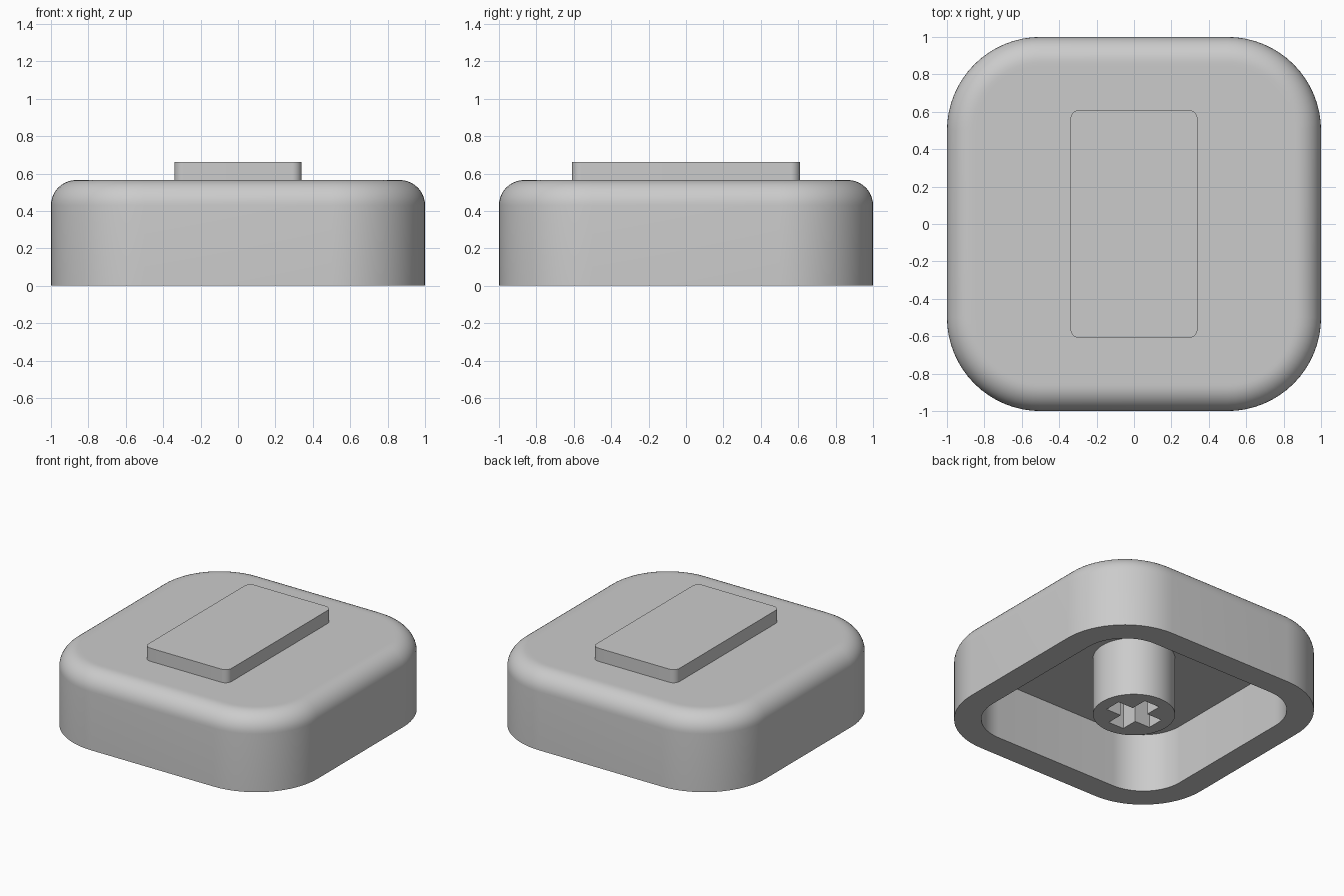
import bpy, bmesh
from math import sin, cos, pi

if "Cube" in bpy.data.objects:
    bpy.data.objects.remove(bpy.data.objects["Cube"], do_unlink=True)

grey = bpy.data.materials.new("plain grey")
grey.use_nodes = True
grey.diffuse_color = (0.6, 0.6, 0.6, 1)
grey.node_tree.nodes["Principled BSDF"].inputs["Base Color"].default_value = grey.diffuse_color


def rounded_loop(bm, hx, hy, r, z, steps=16):
    """Ring of vertices around a rounded rectangle."""
    ring = []
    for k, (sx, sy) in enumerate([(1, 1), (-1, 1), (-1, -1), (1, -1)]):
        for i in range(steps + 1):
            a = pi / 2 * (k + i / steps)
            ring.append(bm.verts.new((sx * (hx - r) + r * cos(a),
                                      sy * (hy - r) + r * sin(a), z)))
    return ring


def loft(name, hx, hy, r, rings):
    """Skin rings given as (inset, height), capping both ends."""
    bm = bmesh.new()
    loops = [rounded_loop(bm, hx - d, hy - d, r - d, z) for d, z in rings]
    n = len(loops[0])
    for a, b in zip(loops, loops[1:]):
        for i in range(n):
            j = (i + 1) % n
            bm.faces.new((a[i], a[j], b[j], b[i]))
    bm.faces.new(loops[0][::-1])
    bm.faces.new(loops[-1])
    bmesh.ops.recalc_face_normals(bm, faces=bm.faces)
    mesh = bpy.data.meshes.new(name)
    bm.to_mesh(mesh)
    bm.free()
    obj = bpy.data.objects.new(name, mesh)
    bpy.context.collection.objects.link(obj)
    return obj


def finish(obj):
    obj.data.materials.clear()
    obj.data.materials.append(grey)
    bpy.ops.object.select_all(action='DESELECT')
    obj.select_set(True)
    bpy.context.view_layer.objects.active = obj
    bpy.ops.object.shade_smooth_by_angle(angle=pi / 6)


# Hollow cap: ceiling, inner wall, rim, outer wall, rounded top edge
TOP, CEILING, WALL, FILLET = 0.565, 0.435, 0.182, 0.135
profile = [(WALL, CEILING), (WALL, 0), (0, 0)]
for i in range(11):
    a = pi / 2 * i / 10
    profile.append((FILLET * (1 - cos(a)), TOP - FILLET * (1 - sin(a))))
profile.append((FILLET + 0.02, TOP))
finish(loft("cap_shell", 1, 1, 0.5, profile))

# Plain raised pad on top
finish(loft("raised_pad", 0.34, 0.61, 0.05, [(0, TOP - 0.01), (0, 0.662)]))

# Round mounting stem under the ceiling
STEM_TOP = CEILING + 0.02
bpy.ops.mesh.primitive_cylinder_add(vertices=64, radius=0.275, depth=STEM_TOP,
                                    location=(0, 0, STEM_TOP / 2))
stem = bpy.context.object
stem.name = "mounting_stem"

# Cross-shaped socket cut into the stem
for sx, sy in [(0.374, 0.126), (0.126, 0.374)]:
    bpy.ops.mesh.primitive_cube_add(size=1, location=(0, 0, 0))
    cutter = bpy.context.object
    cutter.name = "socket_cutter"
    cutter.hide_render = True
    cutter.scale = (sx, sy, 2 * CEILING)
    bpy.context.view_layer.update()
    cut = stem.modifiers.new("socket", 'BOOLEAN')
    cut.operation = 'DIFFERENCE'
    cut.solver = 'EXACT'
    cut.object = cutter
    bpy.context.view_layer.objects.active = stem
    bpy.ops.object.modifier_apply(modifier=cut.name)
    bpy.data.objects.remove(cutter, do_unlink=True)
finish(stem)
